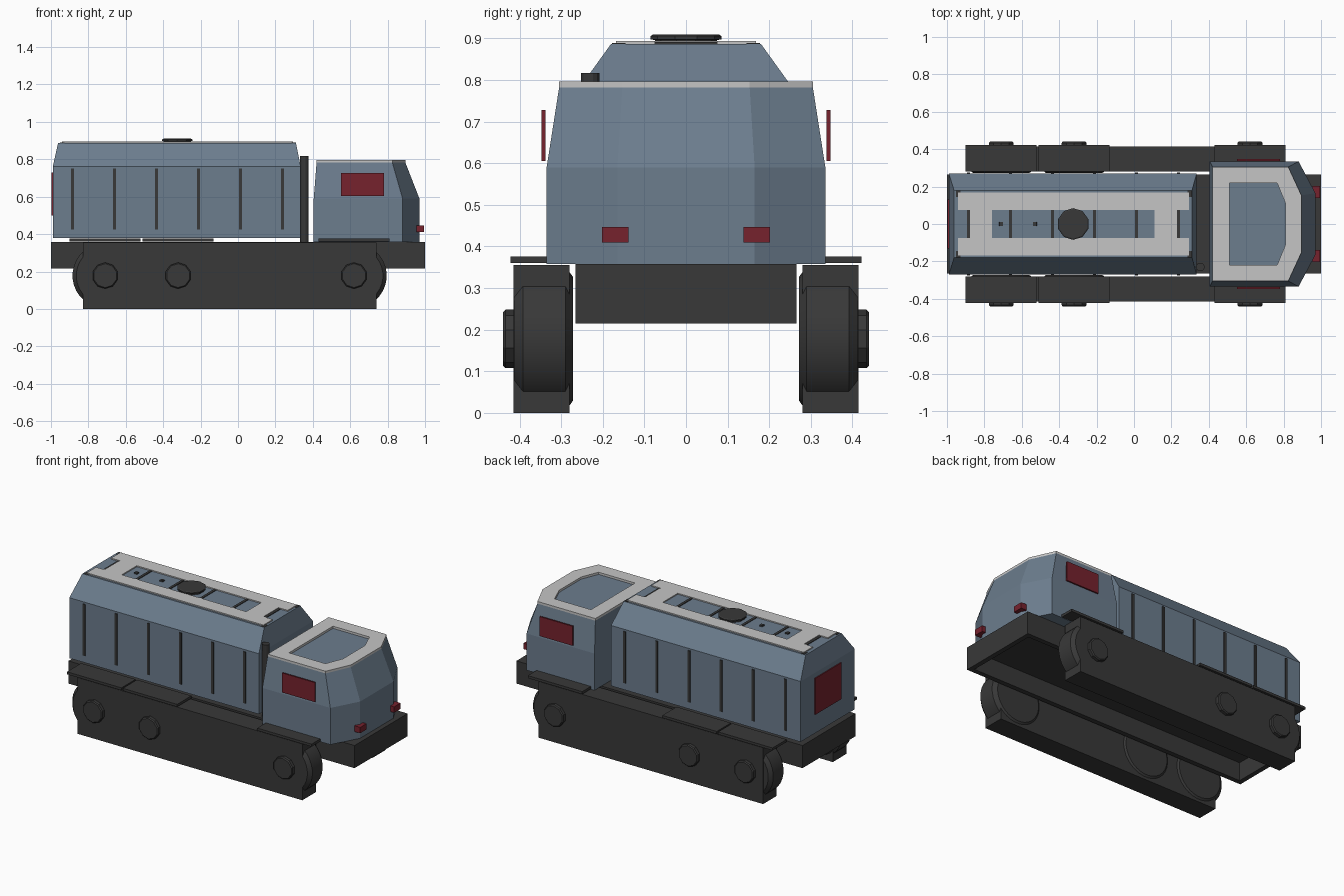
import bpy, bmesh, math

cube = bpy.data.objects.get("Cube")
if cube:
    bpy.data.objects.remove(cube, do_unlink=True)


def material(name, rgb):
    m = bpy.data.materials.new(name)
    m.use_nodes = True
    m.diffuse_color = (*rgb, 1)
    bsdf = next(n for n in m.node_tree.nodes if n.type == 'BSDF_PRINCIPLED')
    bsdf.inputs["Base Color"].default_value = (*rgb, 1)
    bsdf.inputs["Roughness"].default_value = 0.8
    return m


BLUE = material("slate_blue", (0.15, 0.205, 0.27))
LIGHT = material("light_grey", (0.56, 0.56, 0.56))
DARK = material("charcoal", (0.04, 0.04, 0.04))
RED = material("dark_red", (0.18, 0.016, 0.027))


def finish(name, bm, mat):
    bmesh.ops.recalc_face_normals(bm, faces=bm.faces)
    me = bpy.data.meshes.new(name)
    bm.to_mesh(me)
    bm.free()
    me.materials.append(mat)
    ob = bpy.data.objects.new(name, me)
    bpy.context.collection.objects.link(ob)
    return ob


def loft(name, rings, mat, closed=False):
    """Skin matching rings of points; cap the ends, or join last to first."""
    bm = bmesh.new()
    vs = [[bm.verts.new(p) for p in r] for r in rings]
    pairs = list(zip(vs, vs[1:])) + ([(vs[-1], vs[0])] if closed else [])
    n = len(vs[0])
    for a, b in pairs:
        for i in range(n):
            j = (i + 1) % n
            bm.faces.new((a[i], a[j], b[j], b[i]))
    if not closed:
        bm.faces.new(vs[0])
        bm.faces.new(vs[-1])
    return finish(name, bm, mat)


def rect(x0, x1, y0, y1, z):
    return [(x0, y0, z), (x1, y0, z), (x1, y1, z), (x0, y1, z)]


def box(name, x, y, z, mat):
    return loft(name, [rect(*x, *y, z[0]), rect(*x, *y, z[1])], mat)


def disc(cx, cz, r, y, sides):
    turn = [2 * math.pi * (i + 0.5) / sides for i in range(sides)]
    return [(cx + r * math.cos(t), y, cz + r * math.sin(t)) for t in turn]


def post(name, cx, cy, layers, sides, mat):
    """Upright round part from (radius, z) layers."""
    return loft(name, [[(x, y + cy, z) for x, y, _ in
                        ((p[0], p[2], 0) for p in disc(cx, 0, r, 0, sides))]
                       for r, z in layers], mat)


def smooth(ob):
    bpy.ops.object.select_all(action='DESELECT')
    ob.select_set(True)
    bpy.context.view_layer.objects.active = ob
    bpy.ops.object.shade_smooth_by_angle(angle=math.radians(30))


# Chassis: a tray open underneath
F, W = 1.0, 0.265
loft("chassis", [rect(-F + 0.03, F - 0.03, -W + 0.03, W - 0.03, 0.33),
                 rect(-F + 0.03, F - 0.03, -W + 0.03, W - 0.03, 0.215),
                 rect(-F, F, -W, W, 0.215),
                 rect(-F, F, -W, W, 0.358)], DARK)

# Running gear on both sides
WHEELS = {"rear": -0.71, "middle": -0.32, "front": 0.62}
AXLE = 0.178
for side, s in (("left", 1), ("right", -1)):
    box(f"track_{side}", (-0.83, 0.74), sorted((s * 0.28, s * 0.415)), (0, 0.355), DARK)
    for pos, x in WHEELS.items():
        wheel = loft(f"wheel_{pos}_{side}",
                     [disc(x, AXLE, r, s * y, 32) for r, y in
                      ((0.15, 0.272), (0.175, 0.29), (0.175, 0.392), (0.155, 0.414))], DARK)
        smooth(wheel)
        loft(f"hub_{pos}_{side}",
             [disc(x, AXLE, r, s * y, 10) for r, y in
              ((0.07, 0.41), (0.07, 0.434), (0.064, 0.44))], DARK)
        box(f"fender_{pos}_{side}", (x - 0.19, x + 0.19),
            sorted((s * 0.28, s * 0.422)), (0.36, 0.376), DARK)

# Tank body with sloping shoulders
loft("tank_body", [rect(-0.99, 0.335, -0.27, 0.27, 0.38),
                   rect(-0.99, 0.335, -0.27, 0.27, 0.762),
                   rect(-0.962, 0.31, -0.18, 0.18, 0.887)], BLUE)

# Ribs on the tank sides and roof
for i in range(6):
    x = -0.885 + i * 0.2245
    span = (x - 0.008, x + 0.008)
    for side, s in (("left", 1), ("right", -1)):
        box(f"side_rib_{side}_{i + 1}", span, sorted((s * 0.26, s * 0.276)),
            (0.425, 0.75), DARK)
    box(f"roof_rib_{i + 1}", span, (-0.074, 0.074), (0.88, 0.891), DARK)

# Roof walkway: two long strips and two cross pieces
for side, s in (("left", 1), ("right", -1)):
    box(f"walkway_{side}", (-0.94, 0.295), sorted((s * 0.075, s * 0.168)),
        (0.88, 0.894), LIGHT)
    for end, x in (("rear", -0.94), ("front", 0.297)):
        box(f"roof_clip_{end}_{side}", (x - 0.012, x + 0.012),
            sorted((s * 0.145, s * 0.178)), (0.87, 0.889), DARK)
for end, x in (("rear", (-0.877, -0.76)), ("front", (0.11, 0.23))):
    box(f"walkway_cross_{end}", x, (-0.075, 0.075), (0.88, 0.894), LIGHT)

# Roof hatch, valves and exhaust pipe
post("roof_hatch", -0.325, 0, [(0.075, 0.88), (0.075, 0.896), (0.085, 0.898),
                               (0.085, 0.906), (0.078, 0.91)], 10, DARK)
for i, x in enumerate((-0.71, -0.53)):
    post(f"roof_valve_{i + 1}", x, 0, [(0.016, 0.88), (0.014, 0.895)], 4, DARK)
post("exhaust_pipe", 0.355, -0.23, [(0.023, 0.35), (0.023, 0.817)], 12, DARK)

# Rear access panel
box("rear_panel", (-0.996, -0.988), (-0.13, 0.13), (0.5, 0.73), RED)


# Cab: straight lower walls, tapered upper walls, cut front corners
def cab_plan(rear, corner, front, side, nose, z):
    half = [(rear, side), (corner, side), (front, nose)]
    return [(x, -y, z) for x, y in half] + [(x, y, z) for x, y in reversed(half)]


lower = (0.405, 0.88, 0.97, 0.335, 0.165)
upper = (0.42, 0.825, 0.895, 0.305, 0.153)
hole = (0.51, 0.765, 0.81, 0.22, 0.11)
loft("cab_body", [cab_plan(*lower, 0.358), cab_plan(*lower, 0.59),
                  cab_plan(*upper, 0.782)], BLUE)
loft("cab_roof_frame", [cab_plan(*upper, 0.782), cab_plan(*upper, 0.796),
                        cab_plan(*hole, 0.796), cab_plan(*hole, 0.782)],
     LIGHT, closed=True)

# Side windows and front lamps
for side, s in (("left", 1), ("right", -1)):
    box(f"window_{side}", (0.55, 0.78), sorted((s * 0.338, s * 0.347)), (0.605, 0.728), RED)
    box(f"front_lamp_{side}", (0.955, 0.995), sorted((s * 0.138, s * 0.202)),
        (0.41, 0.447), RED)
